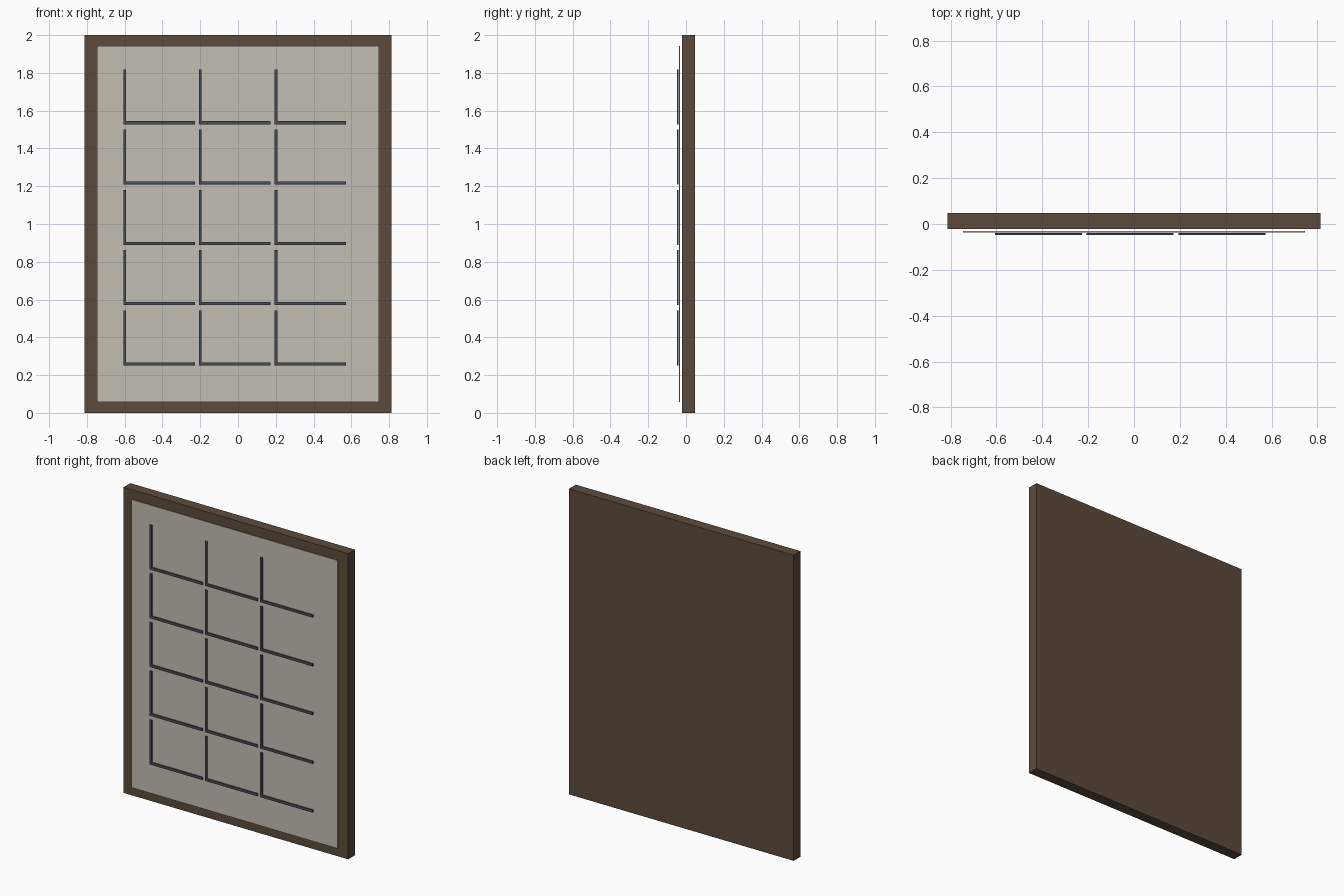
import bpy

if "Cube" in bpy.data.objects:
    bpy.data.objects.remove(bpy.data.objects["Cube"])


def srgb(r, g, b):
    def lin(c):
        c /= 255
        return c / 12.92 if c <= 0.04045 else ((c + 0.055) / 1.055) ** 2.4
    return (lin(r), lin(g), lin(b), 1.0)


def material(name, rgb):
    m = bpy.data.materials.new(name)
    m.diffuse_color = srgb(*rgb)
    m.use_nodes = True
    m.node_tree.nodes["Principled BSDF"].inputs["Base Color"].default_value = m.diffuse_color
    return m


def box(name, x, y, z, mat):
    """Box spanning the given (min, max) ranges."""
    verts = [(a, b, c) for a in x for b in y for c in z]
    faces = [(0, 1, 3, 2), (4, 6, 7, 5), (0, 4, 5, 1),
             (2, 3, 7, 6), (0, 2, 6, 4), (1, 5, 7, 3)]
    me = bpy.data.meshes.new(name)
    me.from_pydata(verts, [], faces)
    me.materials.append(mat)
    ob = bpy.data.objects.new(name, me)
    bpy.context.collection.objects.link(ob)
    return ob


wood = material("dark brown wood", (92, 75, 60))
paper = material("pale grey paper", (196, 191, 179))
ink = material("slate ink", (70, 75, 83))

# Backing board
box("board", (-0.813, 0.813), (-0.022, 0.048), (0, 2), wood)

# Thin sheet floating just in front of the board
box("sheet", (-0.746, 0.746), (-0.036, -0.031), (0.058, 1.943), paper)

# Grid of L-shaped chart axes, 3 columns by 5 rows
for row in range(5):
    for col in range(3):
        x = -0.6 + 0.4 * col
        z = 0.251 + 0.319 * row
        tag = f"{row}_{col}"
        box("axis_upright_" + tag, (x - 0.007, x + 0.008),
            (-0.048, -0.040), (z, z + 0.292), ink)
        box("axis_base_" + tag, (x - 0.007, x + 0.173 + 0.2),
            (-0.0479, -0.0401), (z, z + 0.017), ink)
